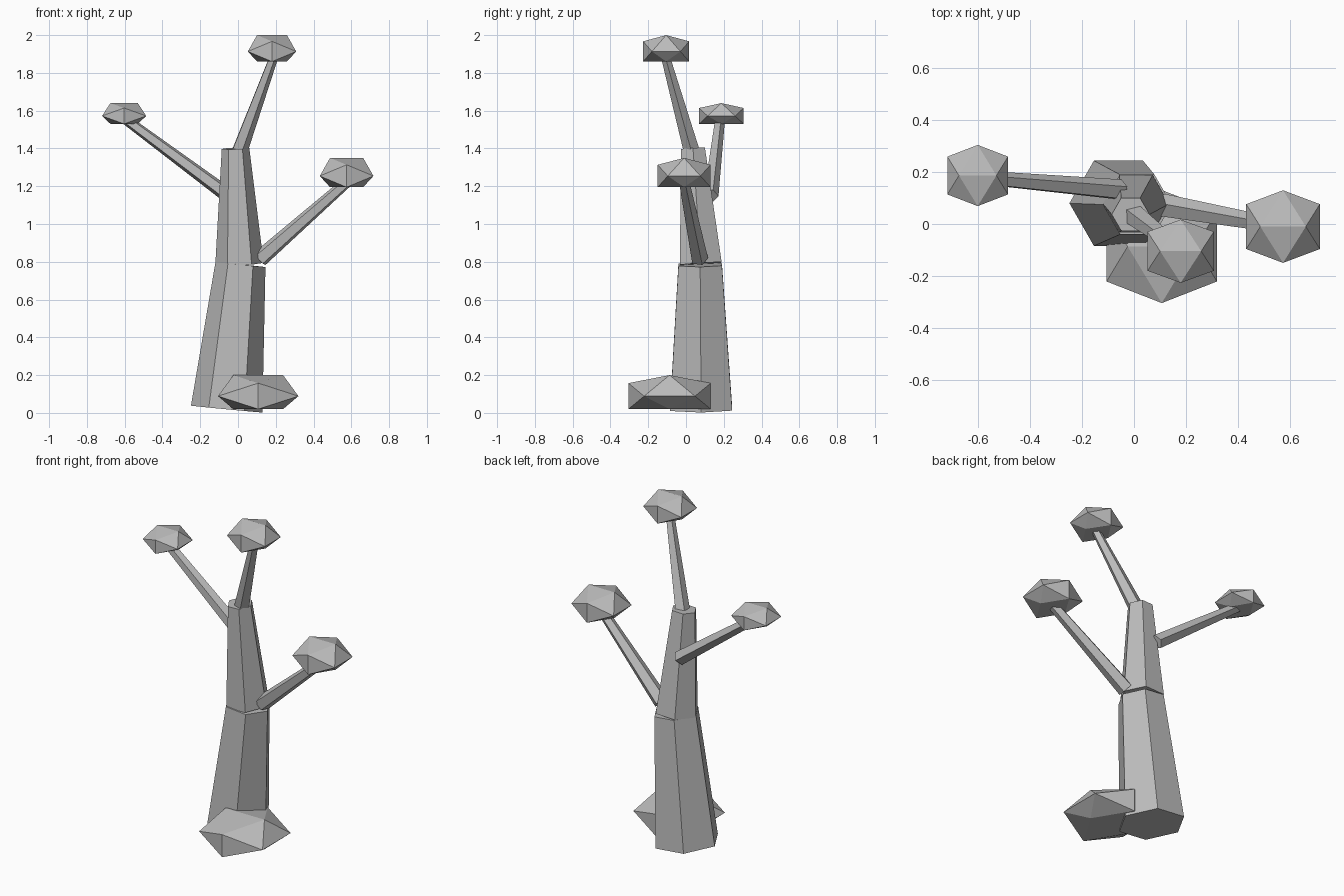
import bpy, bmesh, math
from mathutils import Vector, Matrix

if "Cube" in bpy.data.objects:
    bpy.data.objects.remove(bpy.data.objects["Cube"])

grey = bpy.data.materials.new("plain_grey")
grey.diffuse_color = (0.5, 0.5, 0.5, 1)
grey.use_nodes = True
grey.node_tree.nodes["Principled BSDF"].inputs["Base Color"].default_value = grey.diffuse_color


def finish(bm, name):
    bmesh.ops.recalc_face_normals(bm, faces=bm.faces)
    mesh = bpy.data.meshes.new(name)
    bm.to_mesh(mesh)
    bm.free()
    mesh.materials.append(grey)
    obj = bpy.data.objects.new(name, mesh)
    bpy.context.collection.objects.link(obj)


def taper(name, start, end, r0, r1, sides, turn=0.0):
    """Tapered prism running from start to end."""
    a, b = Vector(start), Vector(end)
    rot = Vector((0, 0, 1)).rotation_difference(b - a).to_matrix()
    bm = bmesh.new()
    rings = []
    for centre, r in ((a, r0), (b, r1)):
        ring = []
        for i in range(sides):
            t = turn + math.tau * i / sides
            ring.append(bm.verts.new(centre + rot @ Vector((r * math.cos(t), r * math.sin(t), 0))))
        rings.append(ring)
    low, high = rings
    for i in range(sides):
        j = (i + 1) % sides
        bm.faces.new((low[i], low[j], high[j], high[i]))
    bm.faces.new(low[::-1])
    bm.faces.new(high)
    finish(bm, name)


def clump(name, x, y, half_x, half_y, z0, z1):
    """Squashed icosahedron, edge up, with a flattened underside."""
    phi = (1 + math.sqrt(5)) / 2
    bm = bmesh.new()
    for s in (-1, 1):
        for t in (-1, 1):
            for p in ((s, 0, t * phi), (0, s * phi, t), (s * phi, t, 0)):
                h = (max(p[2], -1) + 1) / (phi + 1)
                bm.verts.new((x + half_x * p[0] / phi, y + half_y * p[1] / phi, z0 + h * (z1 - z0)))
    res = bmesh.ops.convex_hull(bm, input=bm.verts)
    loose = [v for v in bm.verts if not v.link_faces]
    bmesh.ops.delete(bm, geom=loose, context='VERTS')
    finish(bm, name)


# Trunk in two leaning sections
taper("lower_trunk", (-0.06, 0.08, 0.02), (0.013, 0.075, 0.785), 0.19, 0.133, 6)
taper("upper_trunk", (0.008, 0.078, 0.79), (-0.013, 0.037, 1.4), 0.128, 0.073, 6)

# Branches
taper("top_branch", (0.0, 0.035, 1.37), (0.187, -0.107, 1.88), 0.045, 0.025, 5)
taper("left_branch", (-0.05, 0.13, 1.15), (-0.59, 0.178, 1.55), 0.042, 0.028, 5, 0.3)
taper("right_branch", (0.115, 0.07, 0.815), (0.57, -0.01, 1.215), 0.047, 0.03, 5, 0.3)

# Leaf clumps at the branch tips
clump("top_leaves", 0.18, -0.105, 0.128, 0.122, 1.86, 2.0)
clump("left_leaves", -0.603, 0.187, 0.117, 0.118, 1.53, 1.64)
clump("right_leaves", 0.575, -0.01, 0.142, 0.14, 1.195, 1.35)

# Rock at the foot
clump("base_rock", 0.107, -0.087, 0.213, 0.218, 0.02, 0.2)
